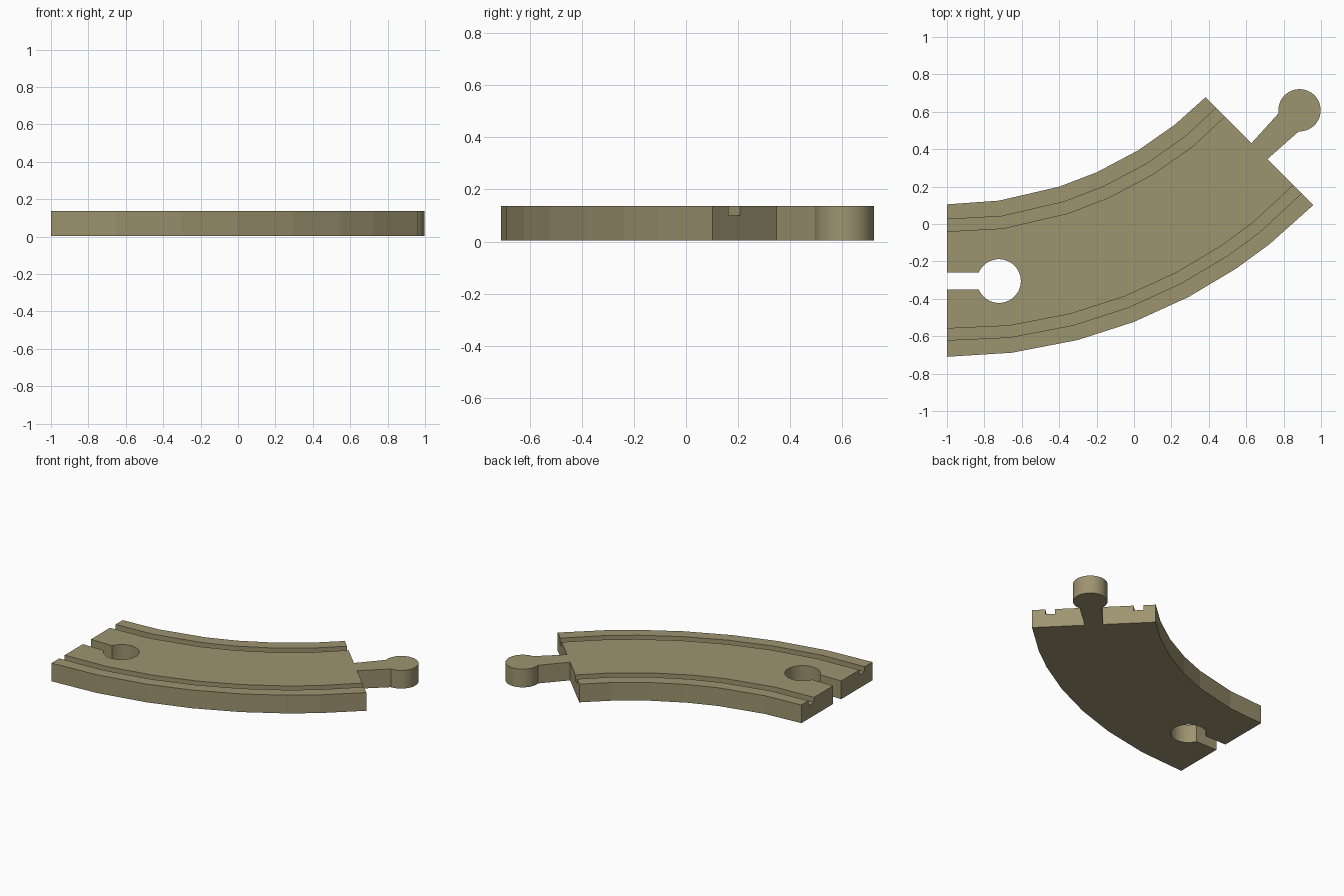
import bpy, bmesh, math

if "Cube" in bpy.data.objects:
    bpy.data.objects.remove(bpy.data.objects["Cube"])

CX, CY = -1.0, 2.06          # centre of the track's bend
Z0, Z1 = 0.004, 0.136        # underside and top of the track
OUTER = [0, 7.2, 14.6, 21.1, 27.8, 34, 38.5, 45]
INNER = [0, 8.2, 17.9, 24.2, 31.5, 38.6, 45]

wood = bpy.data.materials.new("wood")
wood.diffuse_color = (0.34, 0.295, 0.162, 1)
wood.use_nodes = True
wood.node_tree.nodes["Principled BSDF"].inputs["Base Color"].default_value = wood.diffuse_color


def prism(name, pts, z0, z1):
    """Extrude a flat outline between two heights."""
    bm = bmesh.new()
    face = bm.faces.new([bm.verts.new((x, y, z0)) for x, y in pts])
    ext = bmesh.ops.extrude_face_region(bm, geom=[face])
    top = [v for v in ext["geom"] if isinstance(v, bmesh.types.BMVert)]
    bmesh.ops.translate(bm, verts=top, vec=(0, 0, z1 - z0))
    bmesh.ops.recalc_face_normals(bm, faces=bm.faces)
    me = bpy.data.meshes.new(name)
    bm.to_mesh(me)
    bm.free()
    me.materials.append(wood)
    ob = bpy.data.objects.new(name, me)
    bpy.context.collection.objects.link(ob)
    return ob


def arc(cx, cy, r, degrees):
    return [(cx + r * math.cos(math.radians(a)), cy + r * math.sin(math.radians(a)))
            for a in degrees]


def band(r_in, r_out, a_in, a_out):
    """Outline of a curved strip; angles start straight down from the bend centre."""
    return (arc(CX, CY, r_out, [a - 90 for a in a_out])
            + arc(CX, CY, r_in, [a - 90 for a in reversed(a_in)]))


def cut(target, cutter):
    mod = target.modifiers.new("cut", "BOOLEAN")
    mod.operation = "DIFFERENCE"
    mod.solver = "EXACT"
    mod.object = cutter
    bpy.context.view_layer.objects.active = target
    bpy.ops.object.modifier_apply(modifier=mod.name)
    bpy.data.objects.remove(cutter)


# Curved track body
body = prism("track_body", band(1.955, 2.77, INNER, OUTER), Z0, Z1)

# Two wheel grooves, running out through both ends
for r0, r1, angles in ((2.04, 2.105, INNER), (2.625, 2.687, OUTER)):
    run = [-2] + angles[1:-1] + [47]
    cut(body, prism("groove_cutter", band(r0, r1, run, run), 0.1, 0.2))

# Keyhole socket: round hole with a slot to the straight end
half = math.degrees(math.asin(0.046 / 0.117))
start, sweep = 180 + half, 360 - 2 * half
hole = arc(-0.722, -0.305, 0.117, [start + sweep * i / 40 for i in range(41)])
cut(body, prism("socket_cutter", hole + [(-1.1, -0.259), (-1.1, -0.351)], -0.1, 0.3))

# Peg: slightly flared neck with a round head
head = arc(0.885, 0.608, 0.113, [-92 + 280 * i / 40 for i in range(41)])
prism("connector_peg", head + [(0.628, 0.432), (0.713, 0.347)], Z0, Z1)
